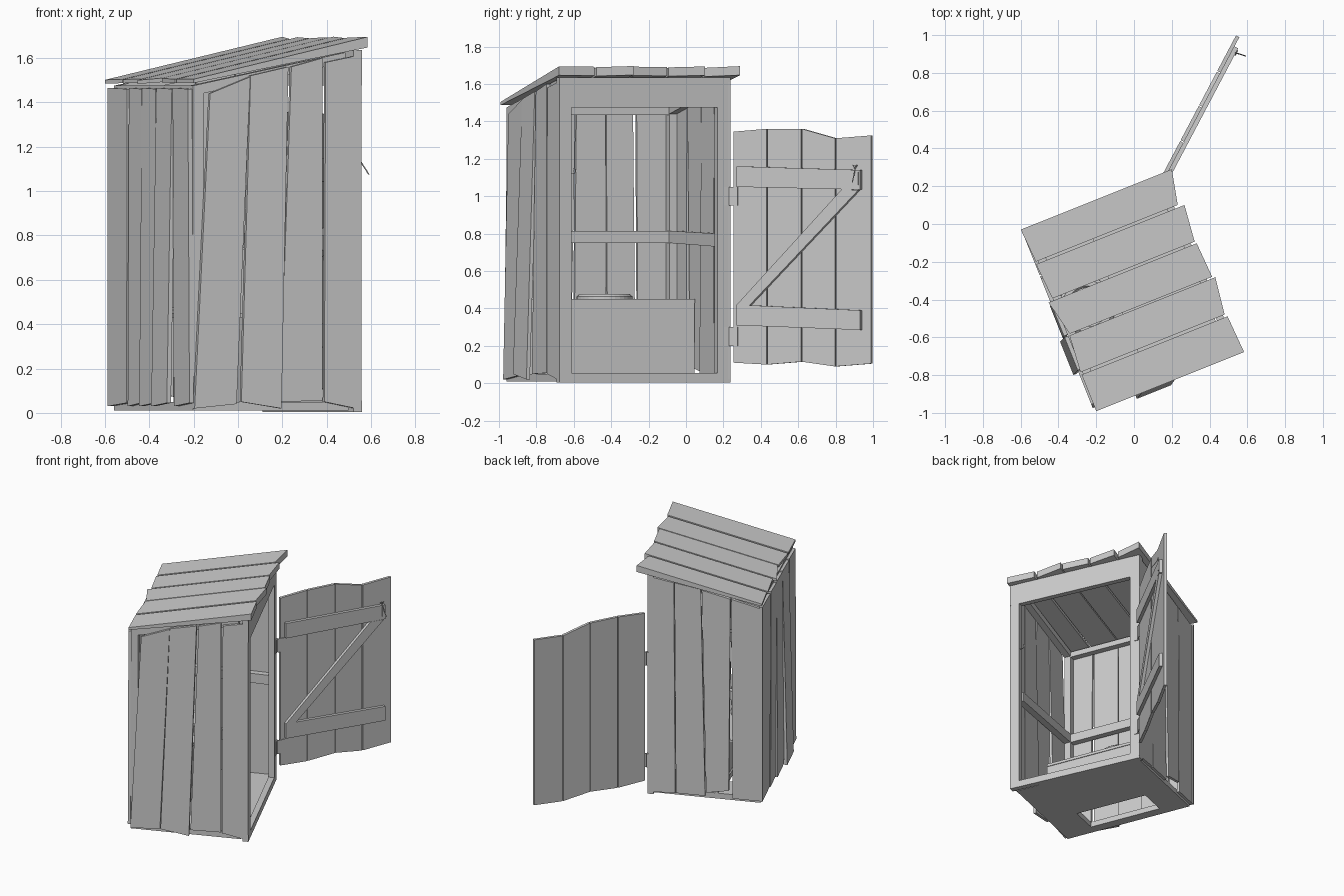
import bpy, bmesh
from math import cos, sin, pi, radians, atan2
from mathutils import Matrix, Vector

if "Cube" in bpy.data.objects:
    bpy.data.objects.remove(bpy.data.objects["Cube"])

# Local frames: shed (X towards doorway), door (X along door, -Y outward face)
SHED = Matrix.Translation((-0.005, -0.35, 0)) @ Matrix.Rotation(radians(21.8), 4, 'Z')
DOOR = Matrix.Translation((0.15, 0.26, 0)) @ Matrix.Rotation(atan2(0.884, 0.467), 4, 'Z')


def finish(name, bm, frame):
    bmesh.ops.recalc_face_normals(bm, faces=bm.faces)
    me = bpy.data.meshes.new(name)
    bm.to_mesh(me)
    bm.free()
    ob = bpy.data.objects.new(name, me)
    ob.matrix_world = frame
    bpy.context.collection.objects.link(ob)
    return ob


def loops(name, rings, frame=SHED, closed=False):
    """Skin a row of equal-length point loops."""
    bm = bmesh.new()
    vs = [[bm.verts.new(p) for p in r] for r in rings]
    n = len(vs[0])
    pairs = list(zip(vs, vs[1:] + vs[:1])) if closed else list(zip(vs, vs[1:]))
    for a, b in pairs:
        for i in range(n):
            j = (i + 1) % n
            bm.faces.new((a[i], a[j], b[j], b[i]))
    if not closed:
        bm.faces.new(vs[0])
        bm.faces.new(vs[-1])
    return finish(name, bm, frame)


def slab(name, quad, off, frame=SHED):
    q = [Vector(p) for p in quad]
    return loops(name, [q, [p + Vector(off) for p in q]], frame)


def box(name, x, y, z, frame=SHED):
    slab(name, [(x[0], y[0], z[0]), (x[1], y[0], z[0]), (x[1], y[1], z[0]), (x[0], y[1], z[0])],
         (0, 0, z[1] - z[0]), frame)


# Side wall planks: bottom x pair, top x pair, bottom z pair, top z pair, lean of foot
near = [((-.41, -.206), (-.335, -.14), (.02, .04), (1.44, 1.515), .0),
        ((-.195, 0), (-.138, .045), (.05, .02), (1.52, 1.56), .03),
        ((.004, .212), (.06, .212), (.05, .055), (1.56, 1.60), .0),
        ((.22, .40), (.226, .40), (.05, .015), (1.58, 1.615), .0)]
far = [((-.42, -.225), (-.42, -.215), (.03, .03), (1.45, 1.50), .0),
       ((-.20, -.045), (-.208, -.012), (.09, .06), (1.50, 1.545), .012),
       ((-.035, .165), (-.005, .175), (.03, .03), (1.55, 1.58), .0),
       ((.17, .36), (.18, .36), (.03, .02), (1.58, 1.61), .0)]
for label, side, base, planks in (("near", -1, .492, near), ("far", 1, .468, far)):
    for i, (b, t, zb, zt, lean) in enumerate(planks):
        yb, yt = side * (base + lean), side * base
        slab(f"{label}_wall_plank_{i}", [(b[0], yb, zb[0]), (b[1], yb, zb[1]),
                                         (t[1], yt, zt[1]), (t[0], yt, zt[0])], (0, side * .02, 0))

# Back wall planks
back = [((.495, .265), (.495, .257), 0), ((.25, .09), (.236, .082), 0), ((.086, -.10), (.078, -.09), .01),
        ((-.11, -.30), (-.097, -.285), .03), ((-.31, -.50), (-.295, -.48), 0)]
for i, (b, t, lean) in enumerate(back):
    slab(f"back_wall_plank_{i}", [(-.41 - lean, b[0], .03), (-.41 - lean, b[1], .045),
                                  (-.41, t[1], 1.46), (-.41, t[0], 1.465)], (-.02, 0, 0))


# Doorway frame, set slightly askew
def frame_bar(name, y, z):
    x = [.38 - .042 * v for v in y]
    slab(name, [(x[0], y[0], z[0]), (x[1], y[1], z[0]), (x[1], y[1], z[1]), (x[0], y[0], z[1])], (-.04, 0, 0))


frame_bar("frame_post_near", (-.505, -.442), (.01, 1.61))
frame_bar("frame_post_far", (.413, .488), (.01, 1.61))
frame_bar("frame_header", (-.512, .488), (1.475, 1.635))
frame_bar("frame_sill", (-.512, .488), (.005, .055))

# Corner posts and rails
for y in ((-.492, -.445), (.425, .468)):
    box("corner_post", (-.41, -.36), y, (.02, 1.465))
    box("side_base_rail", (-.41, .33), y, (.01, .05))
    slab("side_mid_rail", [(-.36, y[0], .75), (.33, y[0], .73), (.33, y[0], .80), (-.36, y[0], .815)],
         (0, y[1] - y[0], 0))
    slab("side_top_rail", [(-.41, y[0], 1.43), (.33, y[0], 1.58), (.33, y[0], 1.625), (-.41, y[0], 1.475)],
         (0, y[1] - y[0], 0))
box("back_mid_rail", (-.41, -.365), (-.445, .425), (.75, .815))
box("back_top_rail", (-.41, -.365), (-.445, .425), (1.435, 1.475))

# Floor with a pit opening under the bench
box("floor", (-.13, .345), (-.49, .468), (.01, .05))
box("floor_back_strip", (-.41, -.34), (-.49, .468), (.01, .05))
box("floor_near_strip", (-.34, -.13), (-.49, -.27), (.01, .05))
box("floor_far_strip", (-.34, -.13), (.27, .468), (.01, .05))

# Bench with a round hole and seat ring
box("bench_front", (-.12, -.10), (-.49, .467), (.05, .43))
N = 32
angs = [2 * pi * i / N for i in range(N)]


def ring(r, z):
    return [(-.255 + r * cos(a), .01 + r * sin(a), z) for a in angs]


def rect(z):
    pts = []
    for a in angs:
        m = max(abs(cos(a)), abs(sin(a)))
        pts.append((-.25 + .155 * cos(a) / m, -.01 + .478 * sin(a) / m, z))
    return pts


loops("bench_top", [rect(.43), rect(.45), ring(.10, .45), ring(.10, .43)], closed=True)
loops("seat_ring", [ring(.15, .45), ring(.15, .464), ring(.135, .476),
                    ring(.108, .476), ring(.098, .464), ring(.098, .45)], closed=True)

# Roof boards: y pair, left x pair, right x pair; thicker at the doorway end
roof = [((.518, .331), (-.433, -.422), (.428, .387)),
        ((.317, .117), (-.426, -.413), (.42, .398)),
        ((.105, -.09), (-.44, -.397), (.405, .415)),
        ((-.098, -.30), (-.402, -.42), (.43, .402)),
        ((-.315, -.523), (-.419, -.419), (.413, .424))]
for i, (y, xl, xr) in enumerate(roof):
    def pt(x, yy, top):
        t = (x + .43) / .86
        return (x, yy, 1.485 + .163 * t + top * (.017 + .031 * t))
    rings = [[pt(xl[0], y[0], k), pt(xr[0], y[0], k), pt(xr[1], y[1], k), pt(xl[1], y[1], k)] for k in (0, 1)]
    loops(f"roof_board_{i}", rings)

# Door planks
edge = [0, .205, .415, .62, .838]
ztop, zbot = [1.345, 1.36, 1.36, 1.31, 1.325], [.11, .10, .115, .09, .105]
for i in range(4):
    a, b = edge[i] + .003, edge[i + 1] - .003
    slab(f"door_plank_{i}", [(a, 0, zbot[i]), (b, 0, zbot[i + 1]), (b, 0, ztop[i + 1]), (a, 0, ztop[i])],
         (0, -.02, 0), DOOR)


# Door battens and diagonal brace
def batten(name, *pts):
    slab(name, [(s, -.02, z) for s, z in pts], (0, -.022, 0), DOOR)


batten("upper_batten", (.035, 1.05), (.78, 1.035), (.78, 1.14), (.035, 1.16))
batten("lower_batten", (.035, .31), (.78, .285), (.78, .39), (.035, .42))
batten("diagonal_brace", (.035, .42), (.11, .415), (.77, 1.033), (.67, 1.037))

# Hinges
for z in (.25, 1.0):
    box("hinge_leaf", (-.02, .03), (-.025, -.018), (z - .05, z + .05), DOOR)
    box("hinge_plate", (.352, .366), (.45, .494), (z - .05, z + .05))


# Door latch: plate, wire loop and hook
def wire(name, pts, r, frame, cyclic=False):
    cu = bpy.data.curves.new(name, 'CURVE')
    cu.dimensions = '3D'
    cu.bevel_depth = r
    cu.bevel_resolution = 1
    sp = cu.splines.new('POLY')
    sp.points.add(len(pts) - 1)
    for p, c in zip(sp.points, pts):
        p.co = (*c, 1)
    sp.use_cyclic_u = cyclic
    ob = bpy.data.objects.new(name, cu)
    ob.matrix_world = frame
    bpy.context.collection.objects.link(ob)


box("latch_plate", (.755, .77), (-.047, -.042), (1.06, 1.13), DOOR)
wire("latch_loop", [(.74, -.045, 1.165), (.765, -.045, 1.165), (.752, -.045, 1.145)], .003, DOOR, True)
wire("latch_hook", [(.752, -.04, 1.16), (.757, -.065, 1.12), (.762, -.095, 1.075)], .003, DOOR)
wire("frame_eye", [(.38, -.446, 1.12), (.38, -.42, 1.12), (.38, -.41, 1.135), (.38, -.42, 1.15)], .003, SHED)
